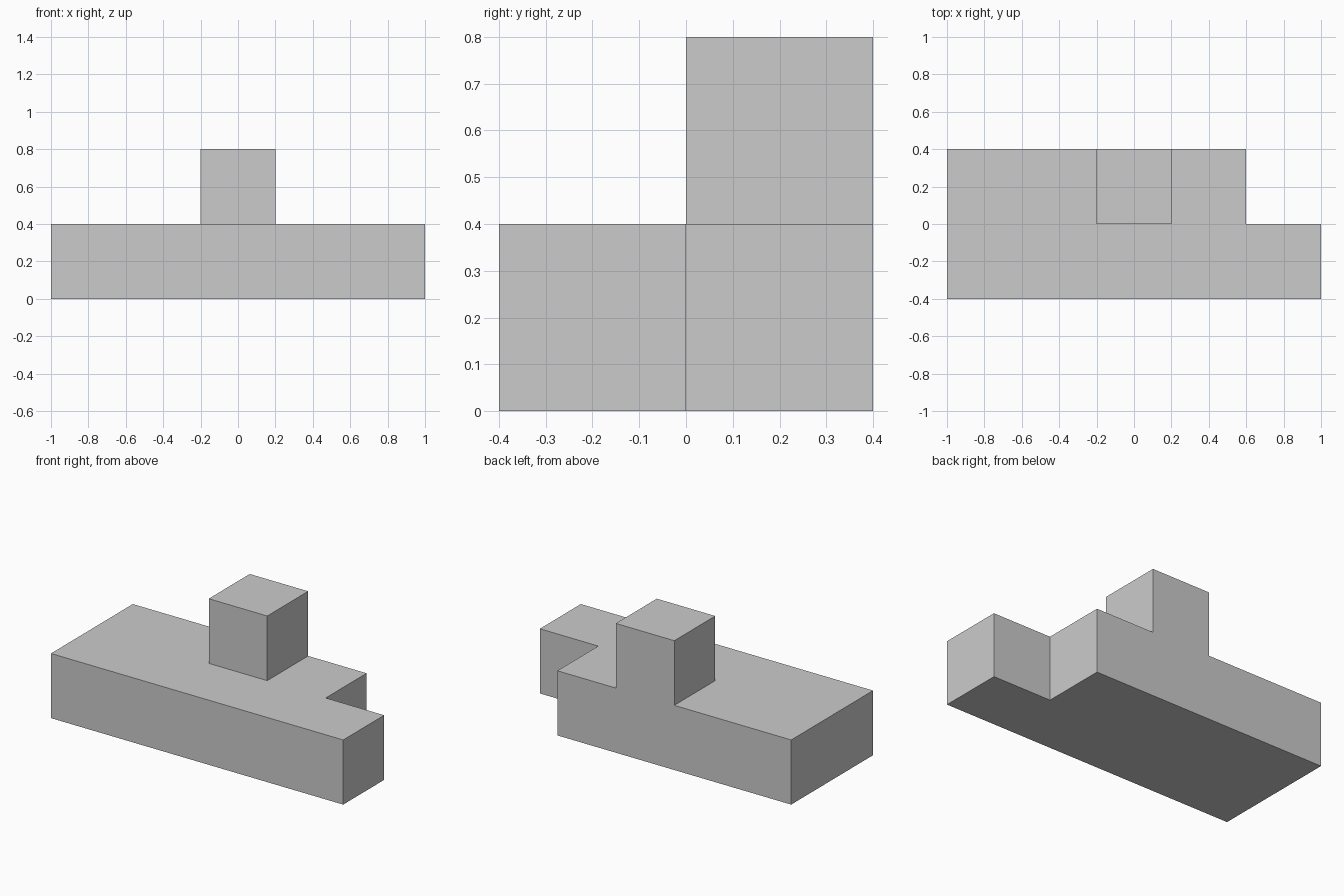
import bpy
import bmesh

if "Cube" in bpy.data.objects:
    bpy.data.objects.remove(bpy.data.objects["Cube"])

grey = bpy.data.materials.new("light grey")
grey.diffuse_color = (0.6, 0.6, 0.6, 1)
grey.use_nodes = True
grey.node_tree.nodes["Principled BSDF"].inputs["Base Color"].default_value = grey.diffuse_color


def prism(name, outline, z0, z1):
    """Extrude a flat outline from z0 up to z1."""
    bm = bmesh.new()
    base = bm.faces.new([bm.verts.new((x, y, z0)) for x, y in outline])
    top = bmesh.ops.extrude_face_region(bm, geom=[base])["geom"]
    verts = [v for v in top if isinstance(v, bmesh.types.BMVert)]
    bmesh.ops.translate(bm, verts=verts, vec=(0, 0, z1 - z0))
    bmesh.ops.recalc_face_normals(bm, faces=bm.faces)
    mesh = bpy.data.meshes.new(name)
    bm.to_mesh(mesh)
    bm.free()
    mesh.materials.append(grey)
    obj = bpy.data.objects.new(name, mesh)
    bpy.context.collection.objects.link(obj)
    return obj


# Slab with a notch in its back right corner
base = prism("base_slab", [(-1, -0.4), (1, -0.4), (1, 0), (0.6, 0),
                           (0.6, 0.4), (-1, 0.4)], 0, 0.4)

# Cube flush with the back edge; starts inside the slab so the union is clean
cube = prism("raised_cube", [(-0.2, 0), (0.2, 0), (0.2, 0.4), (-0.2, 0.4)],
             0.4, 0.8)

# Drop the cube's hidden underside
bm = bmesh.new()
bm.from_mesh(cube.data)
bmesh.ops.delete(bm, geom=[f for f in bm.faces if f.normal.z < -0.5],
                 context='FACES')
bm.to_mesh(cube.data)
bm.free()
